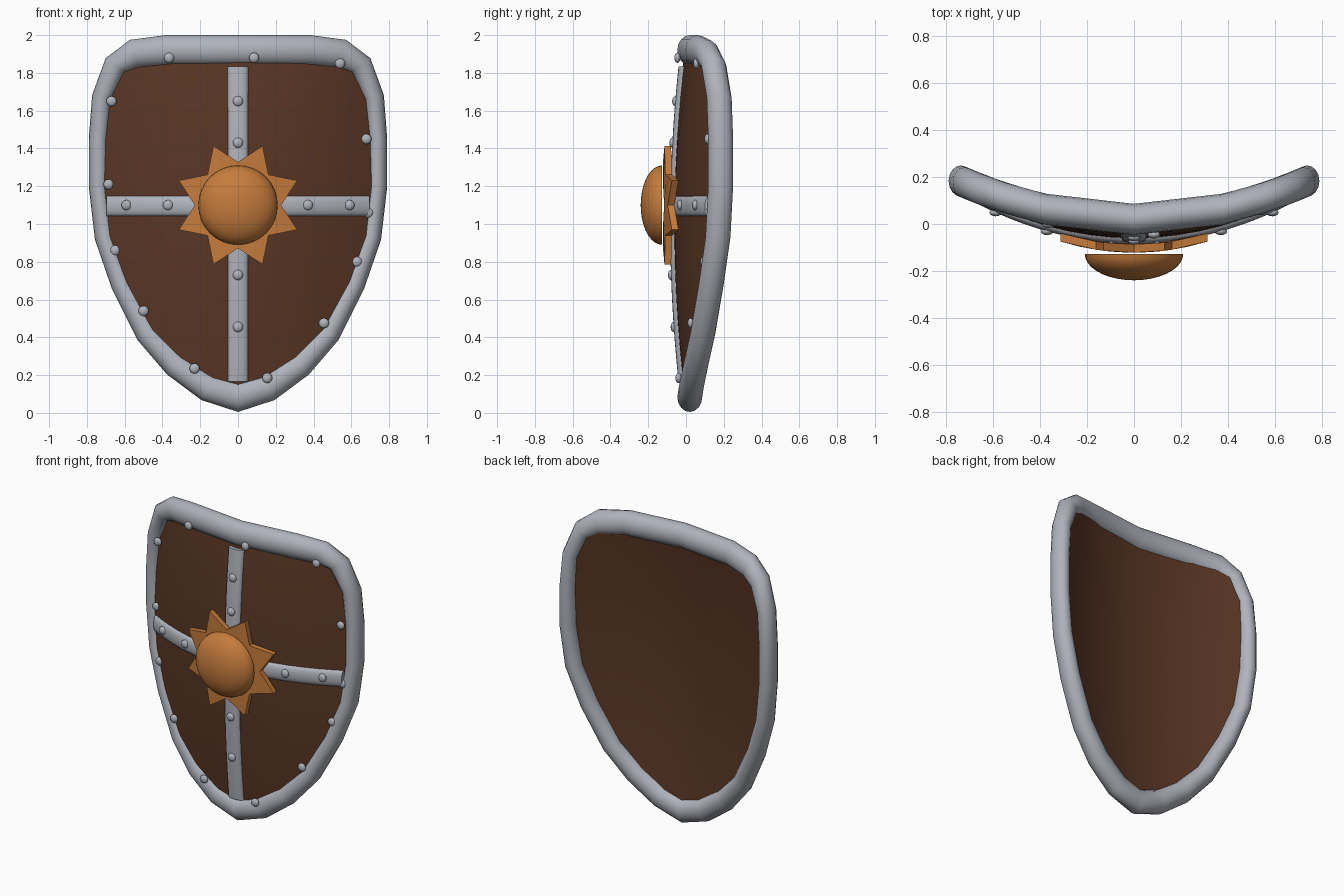
import bpy, bmesh
from math import sin, cos, pi, hypot, radians
from mathutils import Vector

cube = bpy.data.objects.get("Cube")
if cube:
    bpy.data.objects.remove(cube)


def material(name, rgb):
    m = bpy.data.materials.new(name)
    m.use_nodes = True
    m.diffuse_color = (*rgb, 1)
    m.node_tree.nodes["Principled BSDF"].inputs["Base Color"].default_value = (*rgb, 1)
    return m


steel = material("steel grey", (0.43, 0.45, 0.50))
wood = material("dark brown", (0.10, 0.037, 0.018))
bronze = material("bronze orange", (0.56, 0.20, 0.045))


def finish(bm, name, mat, angle=40):
    bmesh.ops.recalc_face_normals(bm, faces=bm.faces)
    mesh = bpy.data.meshes.new(name)
    bm.to_mesh(mesh)
    bm.free()
    mesh.materials.append(mat)
    ob = bpy.data.objects.new(name, mesh)
    bpy.context.collection.objects.link(ob)
    bpy.ops.object.select_all(action='DESELECT')
    bpy.context.view_layer.objects.active = ob
    ob.select_set(True)
    bpy.ops.object.shade_smooth_by_angle(angle=radians(angle))
    return ob


def bridge(bm, rings, closed=True):
    """Join successive vertex rings with quads."""
    for a, b in zip(rings, rings[1:]):
        n = len(a)
        for i in range(n if closed else n - 1):
            j = (i + 1) % n
            bm.faces.new((a[i], a[j], b[j], b[i]))


# Shared curvature of the shield
def rim_y(x):
    return 0.02 + 0.30 * x * x


def board_y(x, z):
    return -0.062 + 0.38 * x * x + 0.045 * ((z - 1) / 0.84) ** 2


# Half outline of the rim centre line, mirrored to a full loop
half = [(0, .085), (.16, .135), (.33, .255), (.48, .42), (.615, .68), (.705, .93),
        (.738, 1.2), (.738, 1.45), (.72, 1.67), (.65, 1.84), (.55, 1.9), (.38, 1.92), (0, 1.92)]
outline = half + [(-x, z) for x, z in half[-2:0:-1]]
count = len(outline)

# Rim: oval tube swept around the outline
bm = bmesh.new()
rings = []
for i, (x, z) in enumerate(outline):
    (ax, az), (bx, bz) = outline[i - 1], outline[(i + 1) % count]
    n = Vector((bz - az, ax - bx)).normalized()
    width = hypot(0.052 * n.x, 0.08 * n.y)
    ring = []
    for k in range(16):
        t = 2 * pi * k / 16
        ring.append(bm.verts.new((x + n.x * width * cos(t),
                                  rim_y(x) + 0.066 * sin(t),
                                  z + n.y * width * cos(t))))
    rings.append(ring)
bridge(bm, rings + rings[:1])
finish(bm, "rim", steel, 60)

# Board: bowed panel of concentric rings, front and back
bm = bmesh.new()
rings = []
steps = [s / 8 for s in range(1, 9)]
for depth, order in ((0, steps), (0.06, steps[::-1])):
    for s in order:
        ring = []
        for x, z in outline:
            px, pz = x * s * 0.99, 1.1 + (z - 1.1) * s * 0.99
            ring.append(bm.verts.new((px, board_y(px, pz) + depth, pz)))
        rings.append(ring)
bridge(bm, rings)
for ring, depth in ((rings[0], 0), (rings[-1], 0.06)):
    hub = bm.verts.new((0, board_y(0, 1.1) + depth, 1.1))
    for i in range(count):
        bm.faces.new((ring[i - 1], ring[i], hub))
finish(bm, "board", wood)


# Straps: rounded bands following the board
def strap(name, start, end, vertical):
    bm = bmesh.new()
    rows = []
    for i in range(25):
        u = start + (end - start) * i / 24
        row = []
        for k in range(9):
            t = pi * k / 8
            v = -0.055 * cos(t)
            x, z = (v, u) if vertical else (u, 1.095 + v)
            y = board_y(0, u) if vertical else board_y(u, 1.1)
            row.append(bm.verts.new((x, y + 0.008 - 0.03 * sin(t) ** 0.7, z)))
        rows.append(row)
    bridge(bm, rows)
    bm.faces.new(rows[0])
    bm.faces.new(rows[-1])
    finish(bm, name, steel, 60)


strap("vertical_strap", 0.165, 1.835, True)
strap("horizontal_strap", -0.695, 0.695, False)

# Star: eight-pointed plate bent around the board
bm = bmesh.new()
rings = []
for depth, scales in ((0, (0.5, 1)), (0.035, (1, 0.5))):
    for s in scales:
        ring = []
        for k in range(16):
            r = s * (0.34 if k % 2 else 0.228)
            x, z = r * cos(k * pi / 8), 1.1 + r * sin(k * pi / 8)
            ring.append(bm.verts.new((x, -0.122 + 0.48 * x * x + depth, z)))
        rings.append(ring)
bridge(bm, rings)
bm.faces.new(rings[0])
bm.faces.new(rings[-1])
finish(bm, "star", bronze, 30)

# Boss: flattened dome with a flat back
bm = bmesh.new()
rings = []
for i in range(9):
    a = pi / 2 * i / 9
    rings.append([bm.verts.new((0.21 * cos(a) * cos(t), -0.127 - 0.113 * sin(a),
                                1.1 + 0.21 * cos(a) * sin(t)))
                  for t in (2 * pi * k / 32 for k in range(32))])
bridge(bm, rings)
bm.faces.new(rings[0])
tip = bm.verts.new((0, -0.24, 1.1))
for i in range(32):
    bm.faces.new((rings[-1][i - 1], rings[-1][i], tip))
finish(bm, "boss", bronze)


# Rivets: small flattened domes
def rivet(name, x, y, z):
    bm = bmesh.new()
    bmesh.ops.create_uvsphere(bm, u_segments=12, v_segments=8, radius=0.027)
    bmesh.ops.scale(bm, vec=(1, 0.6, 1), verts=bm.verts)
    bmesh.ops.translate(bm, vec=(x, y, z), verts=bm.verts)
    finish(bm, name, steel, 60)


for z in (1.65, 1.43, 0.73, 0.455):
    rivet("vertical_strap_rivet", 0, board_y(0, z) - 0.022, z)
for x in (-0.59, -0.37, 0.37, 0.59):
    rivet("horizontal_strap_rivet", x, board_y(x, 1.1) - 0.022, 1.1)
for x, z in ((-.365, 1.88), (.085, 1.88), (.54, 1.85), (-.67, 1.65), (.68, 1.45), (-.685, 1.21),
             (.69, 1.06), (-.65, .86), (.63, .8), (-.5, .54), (.455, .475), (-.23, .235), (.155, .185)):
    rivet("rim_rivet", x, 0.35 * x * x - 0.048, z)
